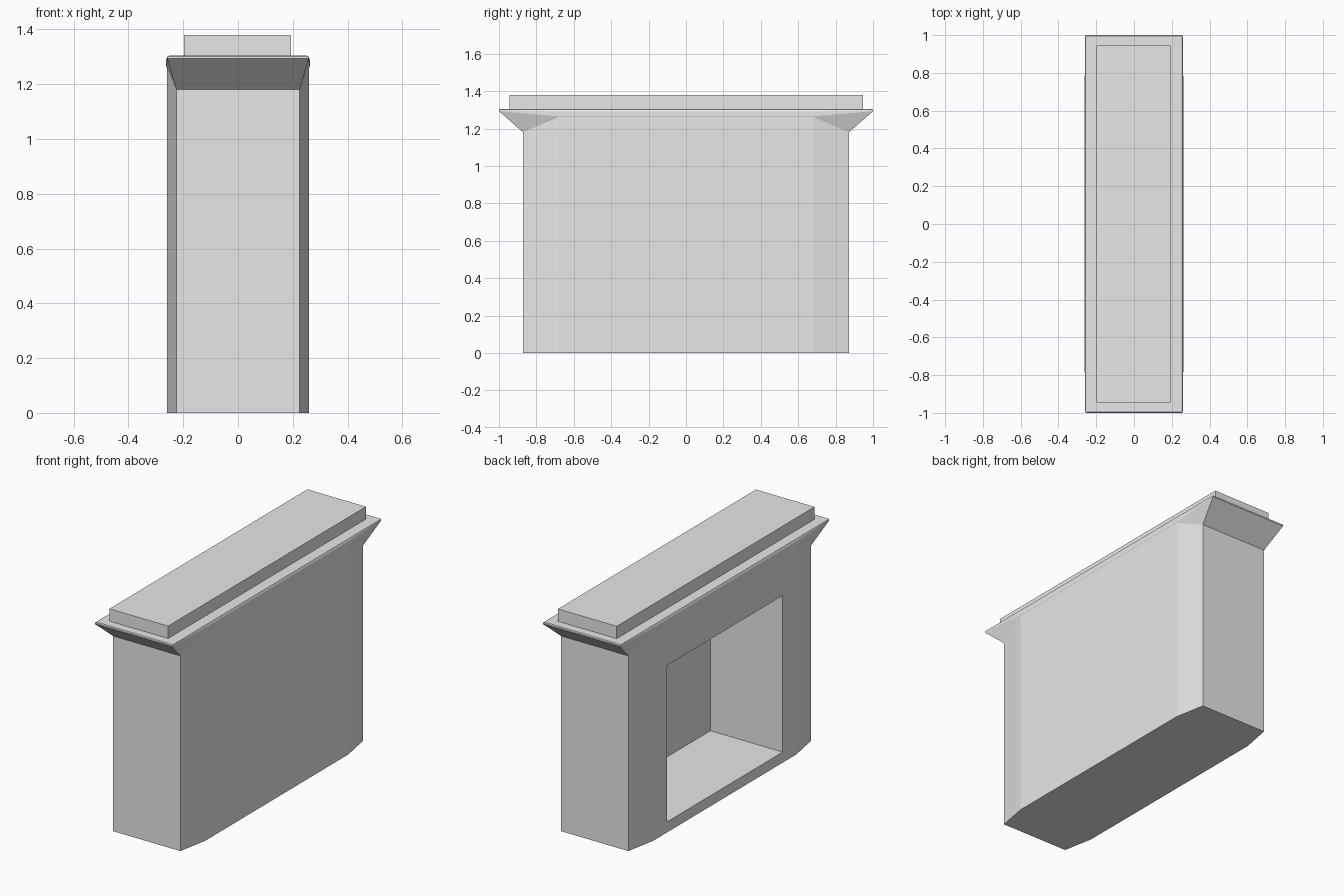
import bpy
import bmesh

# Remove the default cube
cube = bpy.data.objects.get("Cube")
if cube:
    bpy.data.objects.remove(cube, do_unlink=True)

# Single plain colour
GREY = (0.8, 0.8, 0.8, 1.0)
grey = bpy.data.materials.new("plain_grey")
grey.use_nodes = True
grey.diffuse_color = GREY
grey.node_tree.nodes["Principled BSDF"].inputs["Base Color"].default_value = GREY

HALF_WIDTH, END_WIDTH = 0.26, 0.225      # body half widths at middle and ends
CHAMFER_Y, END_Y = 0.685, 0.872          # where the chamfer starts and stops


def finish(name, bm):
    """Turn a bmesh into a flat shaded grey object."""
    bmesh.ops.recalc_face_normals(bm, faces=bm.faces)
    mesh = bpy.data.meshes.new(name)
    bm.to_mesh(mesh)
    bm.free()
    mesh.materials.append(grey)
    obj = bpy.data.objects.new(name, mesh)
    bpy.context.collection.objects.link(obj)
    return obj


def prism(name, outline, bottom, top):
    """Extrude a plan outline between two heights."""
    bm = bmesh.new()
    face = bm.faces.new([bm.verts.new((x, y, bottom)) for x, y in outline])
    side = bmesh.ops.extrude_face_region(bm, geom=[face])["geom"]
    verts = [v for v in side if isinstance(v, bmesh.types.BMVert)]
    bmesh.ops.translate(bm, verts=verts, vec=(0, 0, top - bottom))
    return finish(name, bm)


def rectangle(x0, x1, y):
    return [(x0, -y), (x1, -y), (x1, y), (x0, y)]


# Body with chamfered corners
quarter = [(HALF_WIDTH, CHAMFER_Y), (END_WIDTH, END_Y)]
half = quarter + [(-x, y) for x, y in reversed(quarter)]
body = prism("fireplace_body", half + [(-x, -y) for x, y in half], 0, 1.28)

# Firebox opening cut into one long side
cutter = prism("firebox_cutter", rectangle(-0.5, 0.223, 0.552), 0.064, 1.01)
cutter.hide_render = True
cut = body.modifiers.new("firebox", "BOOLEAN")
cut.operation = "DIFFERENCE"
cut.solver = "EXACT"
cut.object = cutter
bpy.context.view_layer.objects.active = body
bpy.ops.object.modifier_apply(modifier=cut.name)
bpy.data.objects.remove(cutter, do_unlink=True)

# Flared cornice: hull of mirrored corner points, with a bevelled top edge
corner = [
    (END_WIDTH, END_Y, 1.18),
    (0.262, CHAMFER_Y, 1.265),
    (0.262, CHAMFER_Y, 1.29),
    (0.258, 1.0, 1.293),
    (0.257, 1.0, 1.301),
    (0.248, 0.995, 1.305),
]
bm = bmesh.new()
for sx in (-1, 1):
    for sy in (-1, 1):
        for x, y, z in corner:
            bm.verts.new((sx * x, sy * y, z))
bmesh.ops.convex_hull(bm, input=bm.verts)
bmesh.ops.dissolve_limit(bm, angle_limit=0.002, verts=bm.verts, edges=bm.edges)
finish("cornice", bm)

# Mantel slab on top
prism("mantel_slab", rectangle(-0.198, 0.194, 0.945), 1.3, 1.38)
